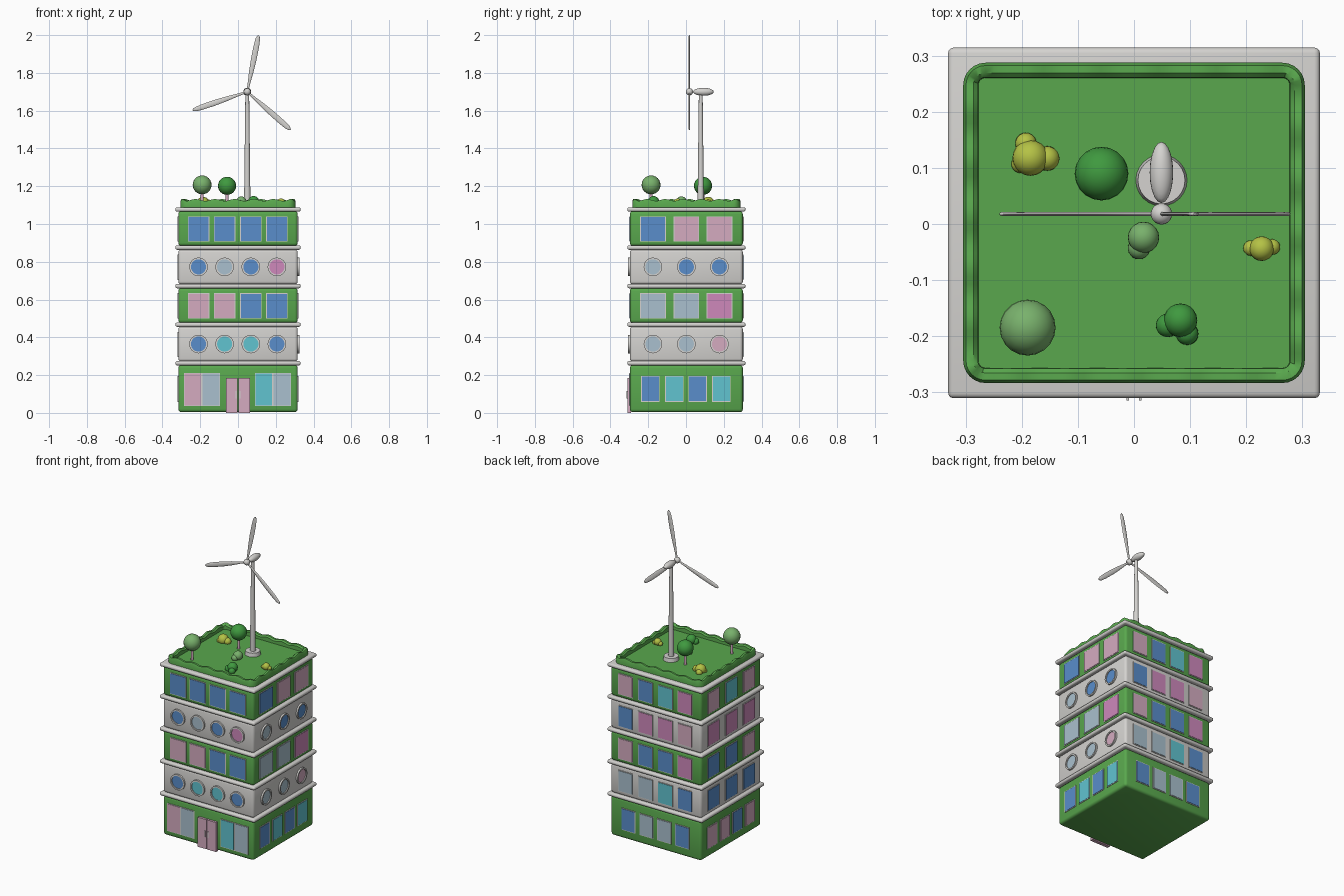
import bpy, bmesh, math
from mathutils import Matrix, Vector

if "Cube" in bpy.data.objects:
    bpy.data.objects.remove(bpy.data.objects["Cube"])

COLOURS = {
    "grass_green": (0.10, 0.39, 0.075), "light_grey": (0.66, 0.65, 0.63),
    "blue_glass": (0.10, 0.27, 0.60), "pale_glass": (0.40, 0.53, 0.62),
    "cyan_glass": (0.12, 0.55, 0.63), "pink": (0.66, 0.41, 0.53),
    "magenta_glass": (0.62, 0.25, 0.50), "leaf_green": (0.05, 0.32, 0.05),
    "sage_green": (0.19, 0.44, 0.15), "lime_yellow": (0.46, 0.54, 0.06)}
MATS = {}
for key, rgb in COLOURS.items():
    MATS[key] = bpy.data.materials.new(key)
    MATS[key].diffuse_color = (*rgb, 1)
GLASS = {"b": "blue_glass", "l": "pale_glass", "c": "cyan_glass",
         "p": "pink", "m": "magenta_glass"}
CY = 0.002          # building centre in y
HX, HY = 0.316, 0.299   # wall half sizes


def finish(name, bm, mat, matrix=None, smooth=True):
    bmesh.ops.recalc_face_normals(bm, faces=bm.faces)
    me = bpy.data.meshes.new(name)
    bm.to_mesh(me)
    bm.free()
    ob = bpy.data.objects.new(name, me)
    bpy.context.collection.objects.link(ob)
    me.materials.append(MATS[mat])
    if matrix is not None:
        ob.matrix_world = matrix
    if smooth:
        bpy.ops.object.select_all(action='DESELECT')
        ob.select_set(True)
        bpy.context.view_layer.objects.active = ob
        bpy.ops.object.shade_smooth_by_angle(angle=math.radians(40))
    return ob


def box(name, lo, hi, mat, bevel=0.0, matrix=None):
    bm = bmesh.new()
    lo, hi = Vector(lo), Vector(hi)
    bmesh.ops.create_cube(bm, size=1)
    for v in bm.verts:
        v.co = (lo + hi) / 2 + v.co * (hi - lo)
    if bevel:
        bmesh.ops.bevel(bm, geom=bm.edges[:], offset=bevel, segments=3,
                        profile=0.5, affect='EDGES')
    return finish(name, bm, mat, matrix, bool(bevel))


def cone(name, r1, r2, depth, centre, mat, matrix=None, segs=24):
    bm = bmesh.new()
    bmesh.ops.create_cone(bm, cap_ends=True, segments=segs, radius1=r1,
                          radius2=r2, depth=depth)
    base = matrix if matrix is not None else Matrix.Identity(4)
    return finish(name, bm, mat, base @ Matrix.Translation(centre))


def balls(name, spheres, mat, scale=(1, 1, 1)):
    bm = bmesh.new()
    for x, y, z, r in spheres:
        m = Matrix.Translation((x, y, z)) @ Matrix.Diagonal((*scale, 1))
        bmesh.ops.create_uvsphere(bm, u_segments=20, v_segments=12, radius=r, matrix=m)
    return finish(name, bm, mat)


# storeys and the ledges between them
STOREYS = [(0.004, 0.253, "grass_green"), (0.271, 0.458, "light_grey"),
           (0.476, 0.661, "grass_green"), (0.680, 0.866, "light_grey"),
           (0.884, 1.068, "grass_green")]
for i, (z0, z1, mat) in enumerate(STOREYS):
    box(f"storey_{i+1}", (-HX, CY-HY, z0), (HX, CY+HY, z1), mat, 0.016)
for i, z in enumerate((0.263, 0.467, 0.671, 0.875, 1.077)):
    box(f"ledge_{i+1}", (-0.332, CY-0.313, z-0.0115), (0.332, CY+0.313, z+0.0115),
        "light_grey", 0.010)


# windows: side k is turned k quarter turns from the front
def side_matrix(k):
    return (Matrix.Translation((0, CY, 0)) @ Matrix.Rotation(k*math.pi/2, 4, 'Z')
            @ Matrix.Translation((0, -(HX if k % 2 else HY), 0)))


def rect_window(k, u, z0, z1, w, code):
    m = side_matrix(k)
    f = 0.004
    box("window_frame", (u-w/2-f, -0.003, z0-f), (u+w/2+f, 0.004, z1+f), "light_grey", 0, m)
    box("window_glass", (u-w/2, -0.005, z0), (u+w/2, 0.003, z1), GLASS[code], 0, m)


def round_window(k, u, z, code):
    m = side_matrix(k) @ Matrix.Translation((u, 0, z)) @ Matrix.Rotation(math.pi/2, 4, 'X')
    cone("round_glass", 0.042, 0.042, 0.008, (0, 0, 0), GLASS[code], m, 32)
    bm = bmesh.new()       # frame ring with a square section
    section = [(0.049, -0.003), (0.049, 0.010), (0.040, 0.010), (0.040, -0.003)]
    rings = [[bm.verts.new((r*math.cos(a), r*math.sin(a), h)) for r, h in section]
             for a in (i*math.tau/32 for i in range(32))]
    for i in range(32):
        p, q = rings[i], rings[(i+1) % 32]
        for j in range(4):
            bm.faces.new((p[j], q[j], q[(j+1) % 4], p[(j+1) % 4]))
    finish("round_frame", bm, "light_grey", m)


# colours per side, listed from left to right, for storeys 2 to 5
ROWS = {0: ("bccb", "ppbb", "blbm", "bbbb"), 1: ("llp", "llm", "lbb", "bpp"),
        2: ("llcb", "pbbm", "bmmp", "pbcm"), 3: ("bbb", "bbp", "mmm", "pcp")}
POS = {0: (-0.209, -0.071, 0.068, 0.206), 1: (-0.177, 0, 0.175),
       2: (-0.209, -0.071, 0.068, 0.206), 3: (-0.177, 0, 0.175)}
WIDTH = {0: 0.106, 1: 0.128, 2: 0.095, 3: 0.11}
for k, rows in ROWS.items():
    for s, codes in enumerate(rows):
        z0, z1, _ = STOREYS[s+1]
        mid = (z0 + z1) / 2
        for u, code in zip(POS[k], codes):
            if k < 2 and s % 2 == 0:
                round_window(k, u, mid, code)
            else:
                rect_window(k, u, mid-0.065, mid+0.061, WIDTH[k], code)

# ground floor windows
for u, code in zip((-0.239, -0.143, 0.137, 0.233), "plcl"):
    rect_window(0, u, 0.04, 0.208, 0.088, code)
for k, codes in ((1, "bcbc"), (2, "bllb"), (3, "ppbp")):
    for u, code in zip((-0.19, -0.064, 0.06, 0.185), codes):
        rect_window(k, u, 0.062, 0.192, 0.09, code)

# double door with handles
for s in (-1, 1):
    a, b = sorted((s*0.0015, s*0.064))
    box("door_leaf", (a, -0.311, 0), (b, -0.29, 0.186), "pink")
    a, b = sorted((s*0.009, s*0.013))
    box("door_handle", (a, -0.315, 0.075), (b, -0.308, 0.115), "light_grey")


# roof garden: rounded tray with a wavy hedge rim
def outline(inset):
    hx, hy, r = 0.305-inset, 0.286-inset, 0.04-inset
    pts = []
    corners = [(1, 1, 0), (-1, 1, 90), (-1, -1, 180), (1, -1, 270)]
    for c, (sx, sy, a0) in enumerate(corners):
        arc = [Vector((sx*(hx-r) + r*math.cos(math.radians(a0+t*15)),
                       sy*(hy-r) + r*math.sin(math.radians(a0+t*15)))) for t in range(7)]
        nx, ny, a1 = corners[(c+1) % 4]
        end = Vector((nx*(hx-r) + r*math.cos(math.radians(a1)),
                      ny*(hy-r) + r*math.sin(math.radians(a1))))
        pts += arc + [arc[-1].lerp(end, t/36) for t in range(1, 36)]
    return pts


bm = bmesh.new()
loops = []
for inset, z, wave in ((0, 1.084, 0), (0, 1.117, 1), (0.005, 1.127, 1),
                       (0.018, 1.127, 1), (0.026, 1.119, 1), (0.027, 1.098, 0)):
    loops.append([bm.verts.new((p.x, p.y + CY, z + wave*0.005*math.sin(i*math.tau/7)))
                  for i, p in enumerate(outline(inset))])
for a, b in zip(loops, loops[1:]):
    n = len(a)
    for i in range(n):
        bm.faces.new((a[i], a[(i+1) % n], b[(i+1) % n], b[i]))
bm.faces.new(loops[-1])
bm.faces.new(loops[0])
finish("roof_garden", bm, "grass_green")

# trees and bushes
for x, y, z, r, mat in ((-0.19, -0.185, 1.207, 0.05, "sage_green"),
                        (-0.058, 0.09, 1.202, 0.048, "leaf_green")):
    cone("tree_trunk", 0.009, 0.007, 0.085, (x, y, 1.137), "pink", segs=10)
    balls("tree_crown", [(x, y, z, r)], mat)
balls("lime_bush", [(-0.185, 0.118, 1.112, 0.032), (-0.155, 0.117, 1.107, 0.022),
                    (-0.193, 0.144, 1.104, 0.019), (-0.203, 0.107, 1.103, 0.016)], "lime_yellow")
balls("small_lime_bush", [(0.228, -0.044, 1.113, 0.022), (0.209, -0.043, 1.106, 0.014),
                          (0.247, -0.041, 1.106, 0.014)], "lime_yellow")
balls("sage_bush", [(0.017, -0.024, 1.118, 0.028), (0.009, -0.043, 1.108, 0.02)], "sage_green")
balls("leaf_bush", [(0.083, -0.172, 1.118, 0.03), (0.06, -0.181, 1.108, 0.021),
                    (0.095, -0.196, 1.106, 0.02)], "leaf_green")

# wind turbine
TX, TY, TZ = 0.049, 0.078, 1.70
cone("turbine_base", 0.046, 0.042, 0.024, (TX, TY, 1.109), "light_grey")
cone("turbine_tower", 0.017, 0.010, 0.60, (TX, TY, 1.40), "light_grey")
balls("turbine_housing", [(TX, 0.092, TZ, 0.021)], "light_grey", (1, 2.6, 1))
balls("turbine_hub", [(TX, 0.018, TZ, 0.019)], "light_grey")
for k in range(3):
    bm = bmesh.new()
    loops = []
    for d, w in ((0, 0.005), (0.05, 0.007), (0.11, 0.012), (0.18, 0.015),
                 (0.25, 0.0145), (0.285, 0.012), (0.30, 0.007), (0.305, 0.002)):
        t = min(w, 0.004)
        loops.append([bm.verts.new((d, t*math.sin(a), w*math.cos(a)))
                      for a in (j*math.tau/10 for j in range(10))])
    for a, b in zip(loops, loops[1:]):
        for j in range(10):
            bm.faces.new((a[j], a[(j+1) % 10], b[(j+1) % 10], b[j]))
    bm.faces.new(loops[0])
    bm.faces.new(loops[-1])
    turn = -math.radians(78.7 + 120*k)
    finish(f"turbine_blade_{k+1}", bm, "light_grey",
           Matrix.Translation((TX, 0.018, TZ)) @ Matrix.Rotation(turn, 4, 'Y'))

for m in bpy.data.materials:
    if m.users and not m.is_grease_pencil:
        m.use_nodes = True
        m.node_tree.nodes["Principled BSDF"].inputs["Base Color"].default_value = m.diffuse_color
